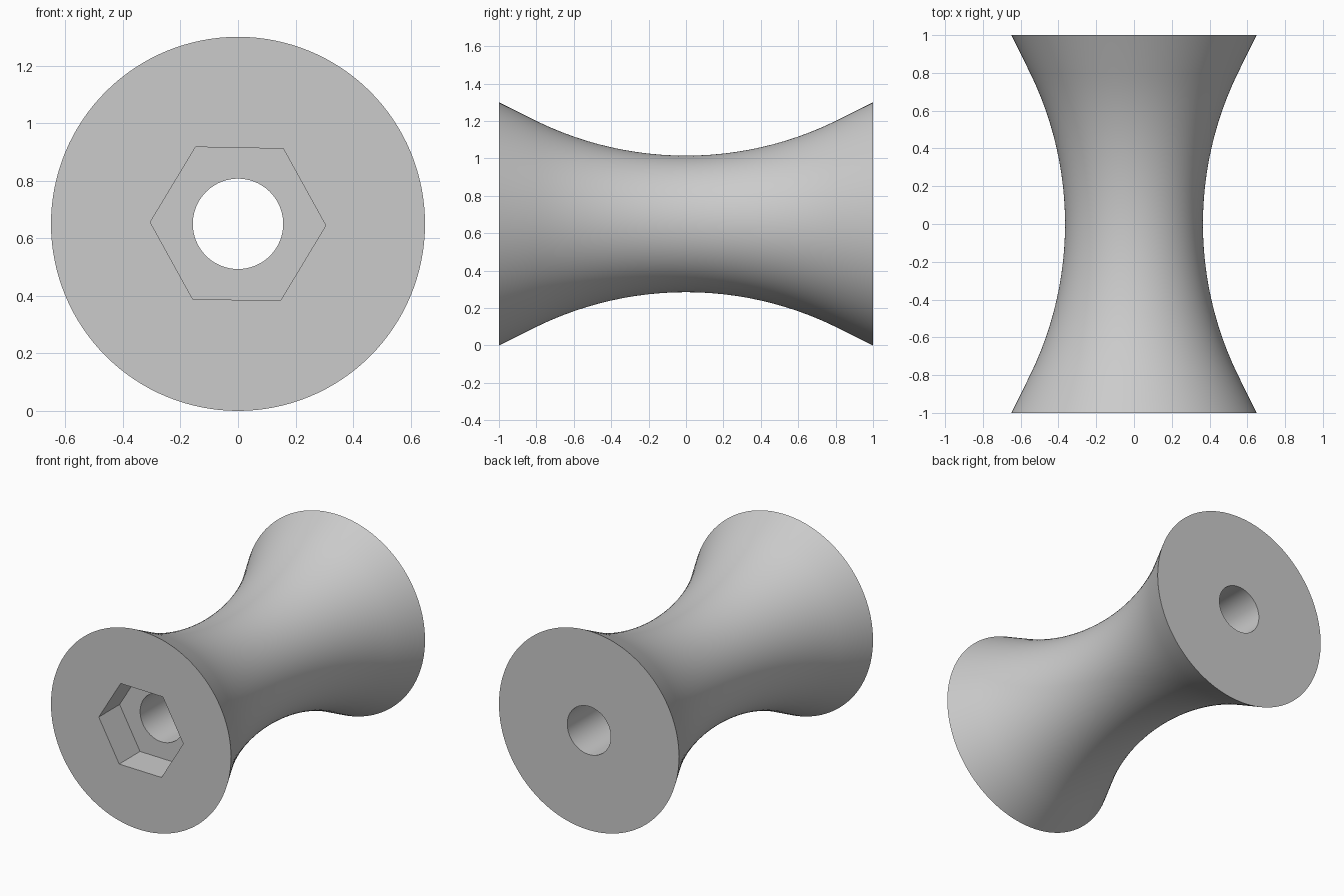
import bpy
import bmesh
from math import sqrt, pi, radians
from mathutils import Matrix, Vector

if "Cube" in bpy.data.objects:
    bpy.data.objects.remove(bpy.data.objects["Cube"], do_unlink=True)

CENTRE_Z = 0.65
HOLE_R = 0.157
WAIST_R, RIM_R = 0.365, 0.65
ARC_R = 1.82        # radius of the concave flank
ARC_END = 0.8       # beyond this the flank runs straight to the rim
HEX_R, HEX_DEPTH = 0.305, 0.215


def make_object(name, bm):
    mesh = bpy.data.meshes.new(name)
    bm.to_mesh(mesh)
    bm.free()
    obj = bpy.data.objects.new(name, mesh)
    bpy.context.collection.objects.link(obj)
    return obj


# Grey material
grey = bpy.data.materials.new("light grey")
grey.use_nodes = True
colour = (0.6, 0.6, 0.6, 1)
grey.diffuse_color = colour
grey.node_tree.nodes["Principled BSDF"].inputs["Base Color"].default_value = colour

# Waisted roller: closed profile turned about the y axis, with a through hole
steps = 24
flank = [(RIM_R, -1)]
for i in range(steps + 1):
    y = ARC_END * (2 * i / steps - 1)
    flank.append((WAIST_R + ARC_R - sqrt(ARC_R ** 2 - y * y), y))
flank.append((RIM_R, 1))
profile = flank + [(HOLE_R, 1), (HOLE_R, -1)]

bm = bmesh.new()
verts = [bm.verts.new((r, y, CENTRE_Z)) for r, y in profile]
edges = [bm.edges.new((v, verts[i - 1])) for i, v in enumerate(verts)]
bmesh.ops.spin(bm, geom=verts + edges, cent=(0, 0, CENTRE_Z), axis=(0, 1, 0),
               angle=2 * pi, steps=128)
bmesh.ops.remove_doubles(bm, verts=bm.verts, dist=0.0001)
bmesh.ops.recalc_face_normals(bm, faces=bm.faces)
roller = make_object("waisted_roller", bm)
roller.data.materials.append(grey)

# Hexagonal nut pocket in the front end
bm = bmesh.new()
place = (Matrix.Translation(Vector((0, -1, CENTRE_Z)))
         @ Matrix.Rotation(radians(1.1), 4, "Y")
         @ Matrix.Rotation(pi / 2, 4, "X")
         @ Matrix.Rotation(pi / 2, 4, "Z"))
bmesh.ops.create_cone(bm, cap_ends=True, segments=6, radius1=HEX_R,
                      radius2=HEX_R, depth=2 * HEX_DEPTH, matrix=place)
# Turn the hexagon so that a corner points sideways
corner = max(bm.verts, key=lambda v: v.co.x)
if corner.co.x < HEX_R * 0.95:
    bmesh.ops.rotate(bm, verts=bm.verts, cent=(0, 0, CENTRE_Z),
                     matrix=Matrix.Rotation(pi / 6, 3, "Y"))
bmesh.ops.recalc_face_normals(bm, faces=bm.faces)
cutter = make_object("pocket_cutter", bm)
cutter.data.materials.append(grey)
cutter.hide_render = True

cut = roller.modifiers.new("nut_pocket", "BOOLEAN")
cut.operation = "DIFFERENCE"
cut.solver = "EXACT"
cut.object = cutter

bpy.ops.object.select_all(action="DESELECT")
roller.select_set(True)
bpy.context.view_layer.objects.active = roller
bpy.ops.object.modifier_apply(modifier=cut.name)
bpy.data.objects.remove(cutter, do_unlink=True)

# Smooth flank and bore, crisp rims and pocket
bpy.ops.object.shade_smooth_by_angle(angle=radians(30))
